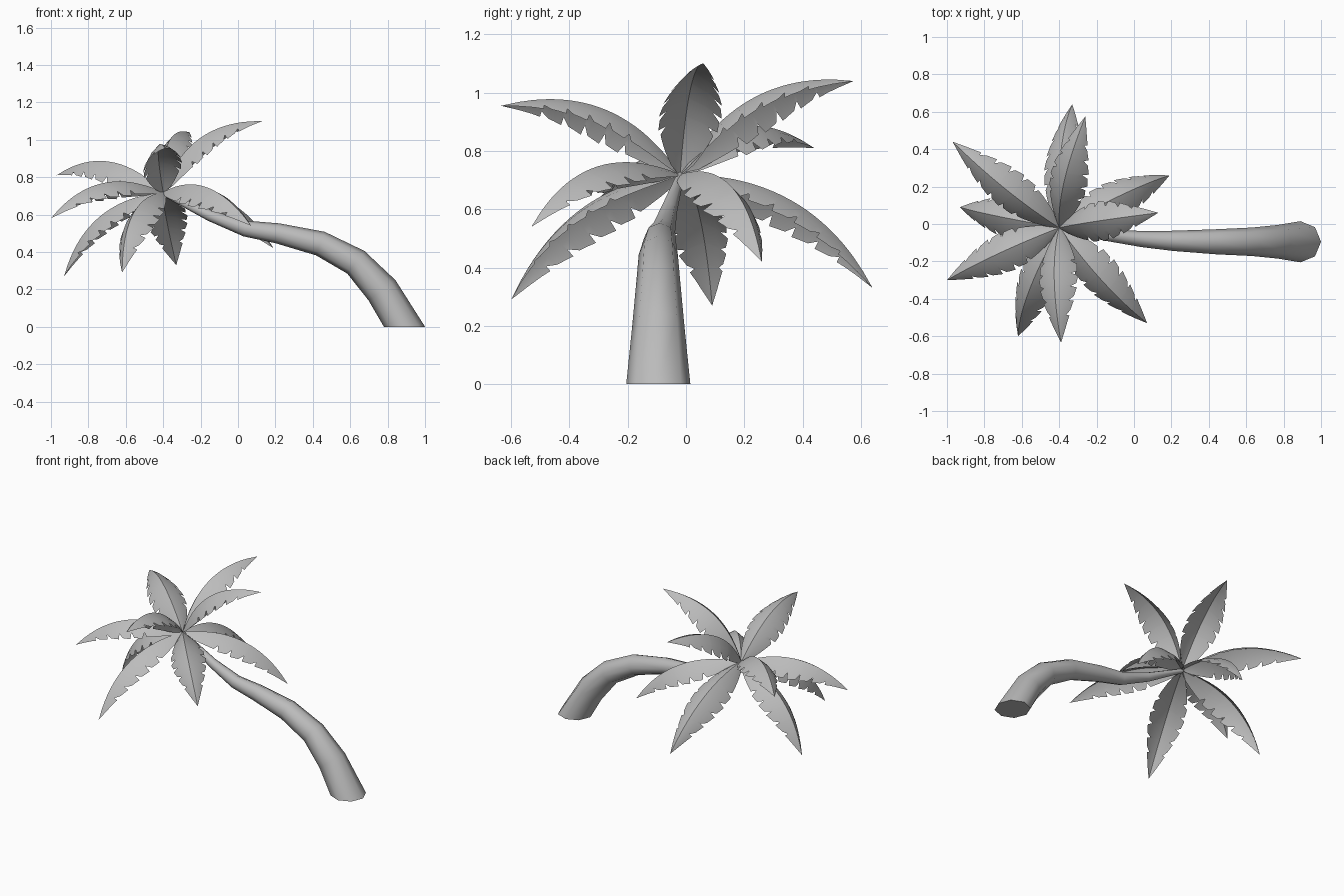
import bpy, bmesh, math
from mathutils import Vector

cube = bpy.data.objects.get("Cube")
if cube:
    bpy.data.objects.remove(cube, do_unlink=True)

grey = bpy.data.materials.new("plain grey")
grey.use_nodes = True
COLOUR = (0.5, 0.5, 0.5, 1)
grey.diffuse_color = COLOUR
grey.node_tree.nodes["Principled BSDF"].inputs["Base Color"].default_value = COLOUR


def finish(name, bm, angle):
    mesh = bpy.data.meshes.new(name)
    bm.to_mesh(mesh)
    bm.free()
    mesh.materials.append(grey)
    obj = bpy.data.objects.new(name, mesh)
    bpy.context.collection.objects.link(obj)
    bpy.ops.object.select_all(action="DESELECT")
    obj.select_set(True)
    bpy.context.view_layer.objects.active = obj
    bpy.ops.object.shade_smooth_by_angle(angle=math.radians(angle))
    return obj


# Trunk: eight-sided rings along a leaning, bent path (x, y, z, radius)
def build_trunk(path, sides=8):
    bm = bmesh.new()
    centres = [Vector(p[:3]) for p in path]
    rings = []
    for i, c in enumerate(centres):
        if i == 0:
            along = Vector((0, 0, 1))
        else:
            along = (centres[min(i + 1, len(path) - 1)] - centres[i - 1]).normalized()
        u = Vector((0, 1, 0))
        u = (u - along * u.dot(along)).normalized()
        v = along.cross(u)
        ring = []
        for k in range(sides):
            a = math.tau * k / sides
            ring.append(bm.verts.new(c + path[i][3] * (u * math.cos(a) + v * math.sin(a))))
        rings.append(ring)
    for low, high in zip(rings, rings[1:]):
        for k in range(sides):
            n = (k + 1) % sides
            bm.faces.new((low[k], low[n], high[n], high[k]))
    bm.faces.new(rings[0])
    bm.faces.new(rings[-1])
    bmesh.ops.recalc_face_normals(bm, faces=bm.faces)
    return finish("trunk", bm, 50)


build_trunk([
    (0.89, -0.095, 0, 0.11), (0.77, -0.095, 0.195, 0.09), (0.63, -0.095, 0.345, 0.076),
    (0.44, -0.095, 0.445, 0.067), (0.21, -0.09, 0.5, 0.054), (0.04, -0.08, 0.525, 0.043),
    (-0.15, -0.06, 0.595, 0.03), (-0.4, -0.02, 0.715, 0.014)])

# Fronds: arched, roof-shaped leaves with notched edges
CROWN = Vector((-0.4, -0.02, 0.72))
LEAN = Vector((-0.25, 0, 1))     # the crown leans the way the trunk grows
BULGE = 0.12
WIDTH = 0.13

# Stations along the rib: (position, share of full width at the edge)
stations = [(t, 1) for t in (0, 0.06, 0.13, 0.21)]
for notch in (0.3, 0.43, 0.56, 0.69, 0.81):
    stations += [(notch - 0.035, 1.0), (notch, 0.74), (notch + 0.008, 1.06), (notch + 0.05, 1.03)]
stations += [(0.92, 1), (1, 0)]


def build_frond(name, tip):
    bm = bmesh.new()
    chord = tip - CROWN
    ahead = chord.normalized()
    up0 = (LEAN - ahead * LEAN.dot(ahead)).normalized()
    side = ahead.cross(up0)
    rows = []
    for t, share in stations:
        rib = CROWN + chord * t + up0 * (4 * BULGE * t * (1 - t))
        slope = (chord + up0 * (4 * BULGE * (1 - 2 * t))).normalized()
        up = side.cross(slope)
        full = 0.008 * (1 - t) + WIDTH * max(0, math.sin(math.pi * t ** 0.85)) ** 0.85
        row = {0: bm.verts.new(rib)}
        for s in (-1, 1):
            # inner half is flatter than the drooping outer half
            inner, outer = math.radians(32), math.radians(47)
            mid = rib + 0.5 * full * (side * s * math.cos(inner) - up * math.sin(inner))
            rest = (share - 0.5) * full
            edge = mid + rest * (side * s * math.cos(outer) - up * math.sin(outer))
            row[s] = bm.verts.new(mid)
            row[2 * s] = bm.verts.new(edge)
        rows.append(row)
    for a, b in zip(rows, rows[1:]):
        for k in range(-2, 2):
            bm.faces.new((a[k], a[k + 1], b[k + 1], b[k]))
    bmesh.ops.remove_doubles(bm, verts=bm.verts, dist=0.0005)
    bm.normal_update()
    wrong = [f for f in bm.faces if f.normal.dot(up0) < 0]
    bmesh.ops.reverse_faces(bm, faces=wrong)
    return finish(name, bm, 40)


tips = [
    (-0.97, 0.44, 0.81), (-0.33, 0.64, 0.33), (-0.26, 0.575, 1.04), (0.19, 0.26, 0.42),
    (0.13, 0.06, 1.1), (0.07, -0.53, 0.54), (-0.39, -0.635, 0.955), (-0.62, -0.6, 0.29),
    (-1, -0.3, 0.58), (-0.93, 0.09, 0.27)]
for i, tip in enumerate(tips):
    build_frond("frond_%d" % (i + 1), Vector(tip))
